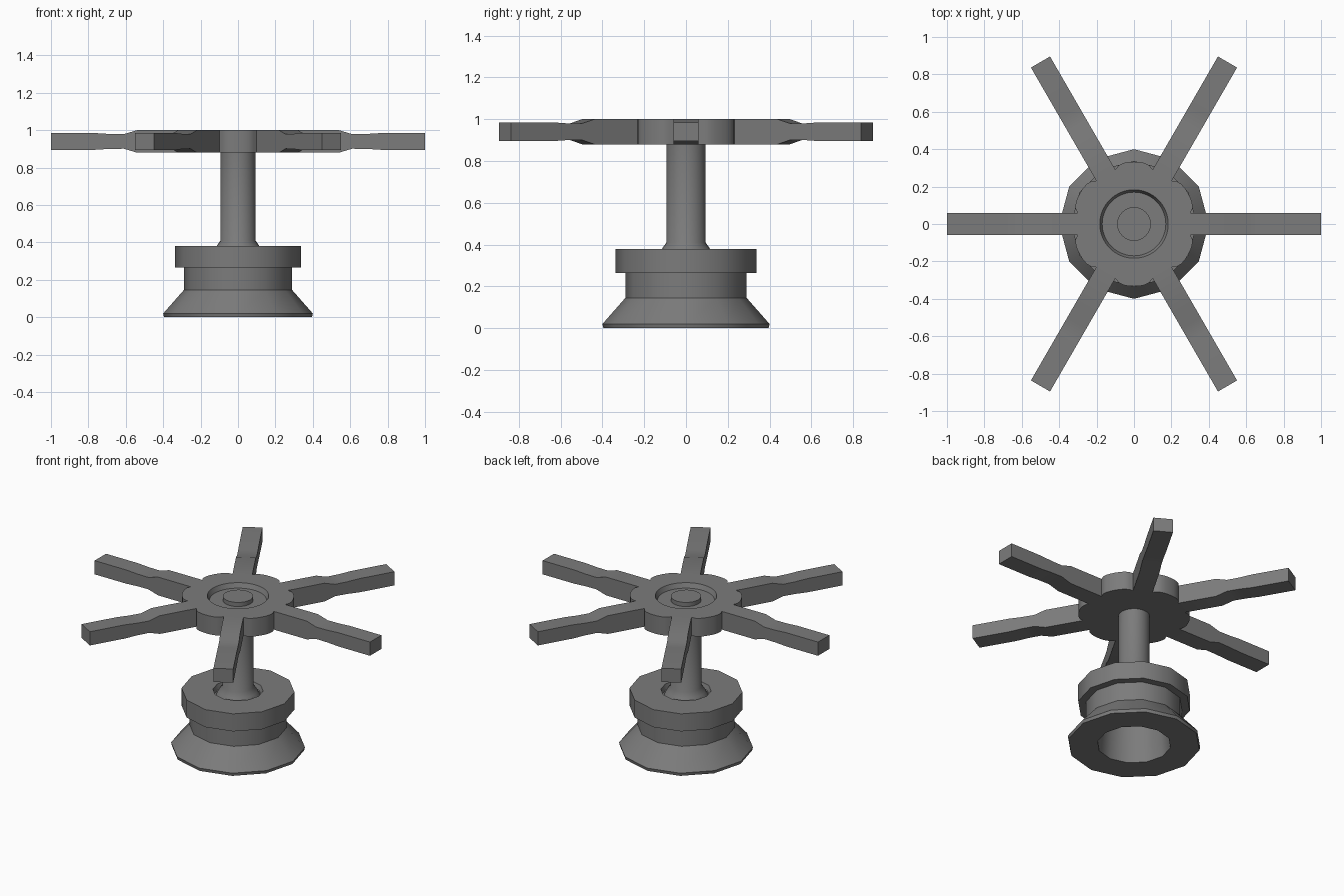
import bpy, bmesh, math
from mathutils import Matrix

cube = bpy.data.objects.get("Cube")
if cube:
    bpy.data.objects.remove(cube, do_unlink=True)

metal = bpy.data.materials.new("dark_grey_metal")
metal.use_nodes = True
metal.diffuse_color = (0.2, 0.2, 0.2, 1)
metal.node_tree.nodes["Principled BSDF"].inputs["Base Color"].default_value = (0.2, 0.2, 0.2, 1)


def finish(name, bm, angle=35):
    bmesh.ops.recalc_face_normals(bm, faces=bm.faces)
    mesh = bpy.data.meshes.new(name)
    bm.to_mesh(mesh)
    bm.free()
    mesh.materials.append(metal)
    obj = bpy.data.objects.new(name, mesh)
    bpy.context.collection.objects.link(obj)
    bpy.ops.object.select_all(action="DESELECT")
    obj.select_set(True)
    bpy.context.view_layer.objects.active = obj
    bpy.ops.object.shade_smooth_by_angle(angle=math.radians(angle))
    return obj


def lathe(name, profile, sides):
    """Stack rings from (radius, z) pairs; a radius may be a function of the angle."""
    bm = bmesh.new()
    rings = []
    for radius, z in profile:
        ring = []
        for i in range(sides):
            a = math.tau * i / sides
            r = radius(a) if callable(radius) else radius
            ring.append(bm.verts.new((r * math.cos(a), r * math.sin(a), z)))
        rings.append(ring)
    for low, high in zip(rings, rings[1:]):
        for i in range(sides):
            j = (i + 1) % sides
            bm.faces.new((low[i], low[j], high[j], high[i]))
    bm.faces.new(rings[0])
    bm.faces.new(rings[-1])
    return finish(name, bm)


# Flared base with hollow underside, waist, collar and top recess
lathe("flared_base", [(0.2, 0.25), (0.22, 0), (0.395, 0), (0.4, 0.02), (0.29, 0.145),
                      (0.29, 0.265), (0.337, 0.265), (0.337, 0.38), (0.15, 0.38),
                      (0.14, 0.35)], 12)

# Stem with a conical foot, ending as a stub in the hub
lathe("stem", [(0.13, 0.35), (0.115, 0.38), (0.094, 0.41), (0.094, 0.89)], 24)
lathe("stem_stub", [(0.09, 0.96), (0.09, 0.997)], 24)


# Six-lobed hub with a dished top
def lobe(angle):
    offset = (math.degrees(angle) % 60) - 30
    return max(0.3, 0.333 - 0.03 * (offset / 20) ** 4)


lathe("wheel_hub", [(lobe, 0.88), (lobe, 1), (0.183, 1), (0.17, 0.97)], 72)

# Spokes: side profile of (distance, half height), extruded across the width
MID, HALF_WIDTH = 0.94, 0.059
SPOKE = [(0.295, 0.06), (0.54, 0.06), (0.61, 0.039), (0.69, 0.04), (0.77, 0.045), (1, 0.045)]
for n in range(6):
    bm = bmesh.new()
    outline = [(x, MID + h) for x, h in SPOKE] + [(x, MID - h) for x, h in reversed(SPOKE)]
    face = bm.faces.new([bm.verts.new((x, -HALF_WIDTH, z)) for x, z in outline])
    extruded = bmesh.ops.extrude_face_region(bm, geom=[face])
    moved = [v for v in extruded["geom"] if isinstance(v, bmesh.types.BMVert)]
    bmesh.ops.translate(bm, verts=moved, vec=(0, 2 * HALF_WIDTH, 0))
    bmesh.ops.transform(bm, matrix=Matrix.Rotation(n * math.tau / 6, 4, "Z"), verts=bm.verts)
    finish(f"spoke_{n + 1}", bm)
